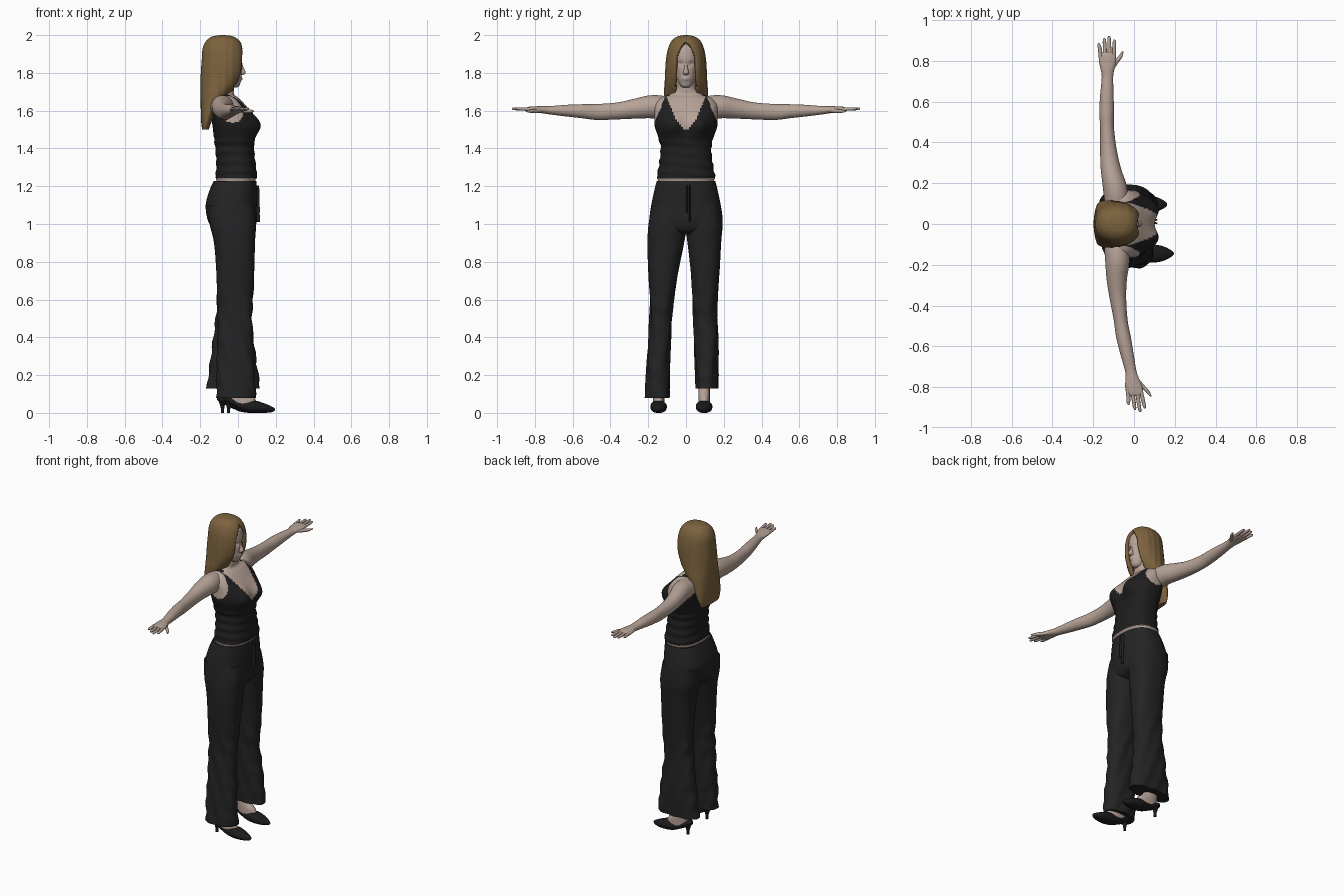
import bpy, bmesh, math
from math import sin, cos, exp, pi


def material(name, r, g, b):
    m = bpy.data.materials.new(name)
    m.diffuse_color = (r, g, b, 1)
    return m


SKIN = material("skin", 0.47, 0.365, 0.31)
HAIR = material("hair_brown", 0.20, 0.122, 0.047)
PANTS = material("trouser_black", 0.017, 0.017, 0.018)
TOP = material("top_black", 0.013, 0.013, 0.014)
SHOE = material("shoe_black", 0.011, 0.011, 0.012)


def spline(st, steps):
    """Smooth curve through the stations."""
    out = []
    for i in range(len(st) - 1):
        p = [st[max(i - 1, 0)], st[i], st[i + 1], st[min(i + 2, len(st) - 1)]]
        for k in range(steps):
            t = k / steps
            out.append([0.5 * (2 * b + (c - a) * t + (2 * a - 5 * b + 4 * c - d) * t * t
                               + (3 * b - a - 3 * c + d) * t ** 3) for a, b, c, d in zip(*p)])
    return out + [list(st[-1])]


def loft(name, stations, mats, axis="z", n=32, steps=5, power=2.2,
         shape=None, rule=None, cut=None):
    """Skin ovals given as (position, a_min, a_max, b_min, b_max) along an axis."""
    bm = bmesh.new()
    rings = []
    for t, a0, a1, b0, b1 in spline(stations, steps):
        ring = []
        for k in range(n):
            c, s = cos(2 * pi * k / n), sin(2 * pi * k / n)
            a = (a0 + a1) / 2 + (a1 - a0) / 2 * math.copysign(abs(c) ** (2 / power), c)
            b = (b0 + b1) / 2 + (b1 - b0) / 2 * math.copysign(abs(s) ** (2 / power), s)
            co = {"x": (t, a, b), "y": (a, t, b), "z": (a, b, t)}[axis]
            ring.append(bm.verts.new(shape(*co) if shape else co))
        rings.append(ring)
    for r0, r1 in zip(rings, rings[1:]):
        for k in range(n):
            bm.faces.new((r0[k], r0[(k + 1) % n], r1[(k + 1) % n], r1[k]))
    bm.faces.new(rings[0])
    bm.faces.new(rings[-1])
    bmesh.ops.recalc_face_normals(bm, faces=bm.faces)
    if cut:
        gone = [f for f in bm.faces if cut(*f.calc_center_median())]
        bmesh.ops.delete(bm, geom=gone, context="FACES")
    if rule:
        for f in bm.faces:
            f.material_index = rule(*f.calc_center_median())
    me = bpy.data.meshes.new(name)
    bm.to_mesh(me)
    bm.free()
    for m in mats:
        me.materials.append(m)
    ob = bpy.data.objects.new(name, me)
    bpy.context.collection.objects.link(ob)
    bpy.ops.object.select_all(action="DESELECT")
    ob.select_set(True)
    bpy.context.view_layer.objects.active = ob
    bpy.ops.object.shade_smooth_by_angle(angle=math.radians(50))
    return ob


def sym(rows):
    """Rows (z, x_back, x_front, half_width) to full stations."""
    return [(z, a, b, -w, w) for z, a, b, w in rows]


# Torso with tank top: bust and cloth folds shaped in, neckline coloured by rule
def torso_shape(x, y, z):
    if x > 0:
        for s in (-1, 1):
            x += 0.042 * exp(-((y - s * 0.075) ** 2 + (z - 1.525) ** 2) / 0.0034)
    if 1.25 < z < 1.46:
        f = 1 + 0.02 * sin(z * 120 + y * 10)
        x, y = x * f, y * f
    return x, y, z


def torso_rule(x, y, z):
    if z < 1.243:
        return 0
    w = abs(y)
    outer = 0.17 - 0.055 * max(0, (z - 1.53) / 0.13)
    if x > -0.04:
        inner = 0.098 * (max(0, z - 1.50) / 0.16) ** 0.6
    else:
        inner = 0.085 if z > 1.56 else 0
    return 1 if z < 1.50 or (inner <= w < outer and z < 1.69) else 0


loft("torso", sym([(1.19, -.11, .085, .145), (1.235, -.115, .093, .15), (1.25, -.118, .101, .154),
                   (1.32, -.115, .093, .142), (1.40, -.12, .085, .134), (1.46, -.128, .087, .147),
                   (1.52, -.135, .085, .166), (1.58, -.145, .072, .166), (1.63, -.15, .038, .165),
                   (1.665, -.145, .005, .14), (1.685, -.13, -.02, .09), (1.71, -.115, -.022, .056),
                   (1.75, -.11, -.02, .05), (1.80, -.10, -.02, .05)]),
     [SKIN, TOP], n=112, steps=9, power=2.4, shape=torso_shape, rule=torso_rule)


# Head with eye sockets, brow and lips shaped in
def face_shape(x, y, z):
    if x > -0.03:
        for s in (-1, 1):
            x -= 0.012 * exp(-((y - s * 0.028) ** 2 / 0.0003 + (z - 1.848) ** 2 / 0.00015))
        x += 0.007 * exp(-(y ** 2 / 0.0004 + (z - 1.768) ** 2 / 0.0001))
    return x, y, z


loft("head", sym([(1.722, -.035, -.005, .014), (1.733, -.07, .008, .03), (1.765, -.10, .016, .047),
                  (1.80, -.14, .02, .058), (1.85, -.16, .022, .066), (1.90, -.16, .02, .068),
                  (1.94, -.15, .008, .06), (1.97, -.12, -.03, .035)]),
     [SKIN], n=64, steps=7, shape=face_shape)
loft("nose", sym([(1.862, 0, .02, .006), (1.83, 0, .029, .009), (1.802, 0, .041, .015),
                  (1.79, 0, .03, .012)]), [SKIN], n=16)


# Long hair with a pointed face opening
def face_opening(x, y, z):
    return x > -0.06 and 1.60 < z < 1.965 and abs(y) < 0.058 * min(1, (1.965 - z) / 0.09) ** 0.6


hair = loft("hair", sym([(2.0, -.09, -.07, .008), (1.993, -.135, -.025, .045), (1.97, -.168, .008, .075),
                         (1.93, -.187, .028, .094), (1.87, -.192, .036, .105), (1.80, -.197, .028, .11),
                         (1.74, -.198, .002, .113), (1.68, -.198, -.045, .116),
                         (1.60, -.197, -.11, .113), (1.54, -.195, -.14, .105), (1.50, -.19, -.155, .09)]),
            [HAIR], n=96, steps=8, cut=face_opening,
            shape=lambda x, y, z: (x, y * (1 + 0.012 * sin(x * 160)), z))
sol = hair.modifiers.new("thickness", "SOLIDIFY")
sol.thickness, sol.offset = 0.025, -1


# Arms and hands; the right arm swings further forward
ARM = [(.08, -.085, 1.62, .055, .05), (.14, -.088, 1.62, .06, .061), (.20, -.097, 1.62, .058, .06),
       (.27, -.113, 1.611, .05, .053), (.36, -.125, 1.599, .041, .045), (.47, -.132, 1.593, .034, .042),
       (.55, -.134, 1.597, .036, .037), (.63, -.133, 1.60, .033, .031), (.72, -.13, 1.602, .028, .022),
       (.76, -.13, 1.605, .034, .019), (.80, -.13, 1.607, .042, .016), (.83, -.13, 1.608, .04, .013),
       (.842, -.13, 1.608, .034, .008)]
FINGERS = {"little": (-.033, -.042, .888), "ring": (-.011, -.015, .912),
           "middle": (.011, .008, .922), "index": (.031, .034, .905)}

for s, side in ((-1, "right"), (1, "left")):
    def swing(x, y, z, s=s):
        return x + (0.19 * max(0, abs(y) - 0.12) if s < 0 else 0), y, z

    def limb(name, rows, n, shape=swing, s=s):
        loft(name, [(s * y, x - rx, x + rx, z - rz, z + rz) for y, x, z, rx, rz in rows],
             [SKIN], axis="y", n=n, power=2, shape=shape)

    limb(side + "_arm", ARM, 32)
    for name, (x0, x1, tip) in FINGERS.items():
        limb(side + "_" + name + "_finger",
             [(.815, x0 - .13, 1.608, .010, .010), (.86, (x0 + x1) / 2 - .13, 1.609, .0095, .009),
              (tip - .012, x1 - .13, 1.61, .008, .007), (tip, x1 - .13, 1.61, .003, .003)], 12)
    limb(side + "_thumb", [(.755, -.112, 1.602, .012, .010), (.79, -.09, 1.598, .013, .011),
                           (.82, -.068, 1.597, .011, .009), (.846, -.055, 1.597, .004, .004)], 12)


# Trousers: hips, two flared legs and a drawstring
loft("trouser_hips", sym([(1.228, -.128, .097, .155), (1.18, -.15, .10, .167), (1.10, -.171, .10, .184),
                          (1.02, -.16, .10, .194), (.97, -.13, .085, .185), (.945, -.09, .05, .15)]),
     [PANTS], n=64, power=2.4)


def folds(x, y, z):
    k = 0.004 * max(0, min(1, (0.75 - z) / 0.2))
    return x + k * sin(z * 55 + y * 30), y + k * sin(x * 70 + z * 25), z


loft("right_trouser_leg", [(1.10, -.16, .085, -.18, 0), (1.0, -.15, .095, -.198, .004),
                           (.9, -.127, .09, -.204, -.01), (.75, -.115, .086, -.2, -.04),
                           (.6, -.11, .078, -.19, -.065), (.5, -.106, .075, -.192, -.075),
                           (.35, -.11, .08, -.2, -.083), (.2, -.114, .088, -.21, -.087),
                           (.08, -.115, .095, -.217, -.09)],
     [PANTS], n=48, power=2.4, shape=folds)
loft("left_trouser_leg", [(1.10, -.16, .085, 0, .18), (1.0, -.15, .095, -.004, .193),
                          (.9, -.127, .09, .008, .186), (.75, -.115, .086, .025, .178),
                          (.6, -.112, .08, .035, .166), (.5, -.118, .072, .04, .165),
                          (.35, -.137, .088, .045, .17), (.2, -.157, .108, .05, .17),
                          (.13, -.165, .118, .052, .168)],
     [PANTS], n=48, power=2.4, shape=folds)
for i, (y, low) in enumerate(((.004, 1.06), (.02, 1.01))):
    loft("drawstring_%d" % (i + 1), [(1.205, .09, .112, y - .005, y + .005),
                                     (low, .095, .116, y - .005, y + .005)], [PANTS], n=8, steps=2)

# Feet and pointed high-heeled shoes
SHOE_ROWS = [(-.078, .012, .068, .085), (-.06, .028, .055, .095), (-.01, .03, .03, .07),
             (.04, .036, .008, .06), (.09, .044, .0, .065), (.14, .037, .0, .05),
             (.18, .018, .004, .033), (.195, .005, .013, .024)]
FOOT_ROWS = [(.05, -.05, .10, .03), (.085, -.055, .085, .03), (.13, -.06, .04, .03), (.24, -.065, .01, .03)]
HEEL_ROWS = [(0, -.058, -.042, .008), (.03, -.06, -.04, .01), (.075, -.075, -.03, .022)]
for side, dx, yc in (("right", 0, -.145), ("left", -.032, .096)):
    loft(side + "_shoe", [(x + dx, yc - w, yc + w, z0, z1) for x, w, z0, z1 in SHOE_ROWS],
         [SHOE], axis="x", n=24)
    for part, rows, mat in (("foot", FOOT_ROWS, SKIN), ("heel", HEEL_ROWS, SHOE)):
        loft(side + "_" + part, [(z, a + dx, b + dx, yc - w, yc + w) for z, a, b, w in rows],
             [mat], n=20)
